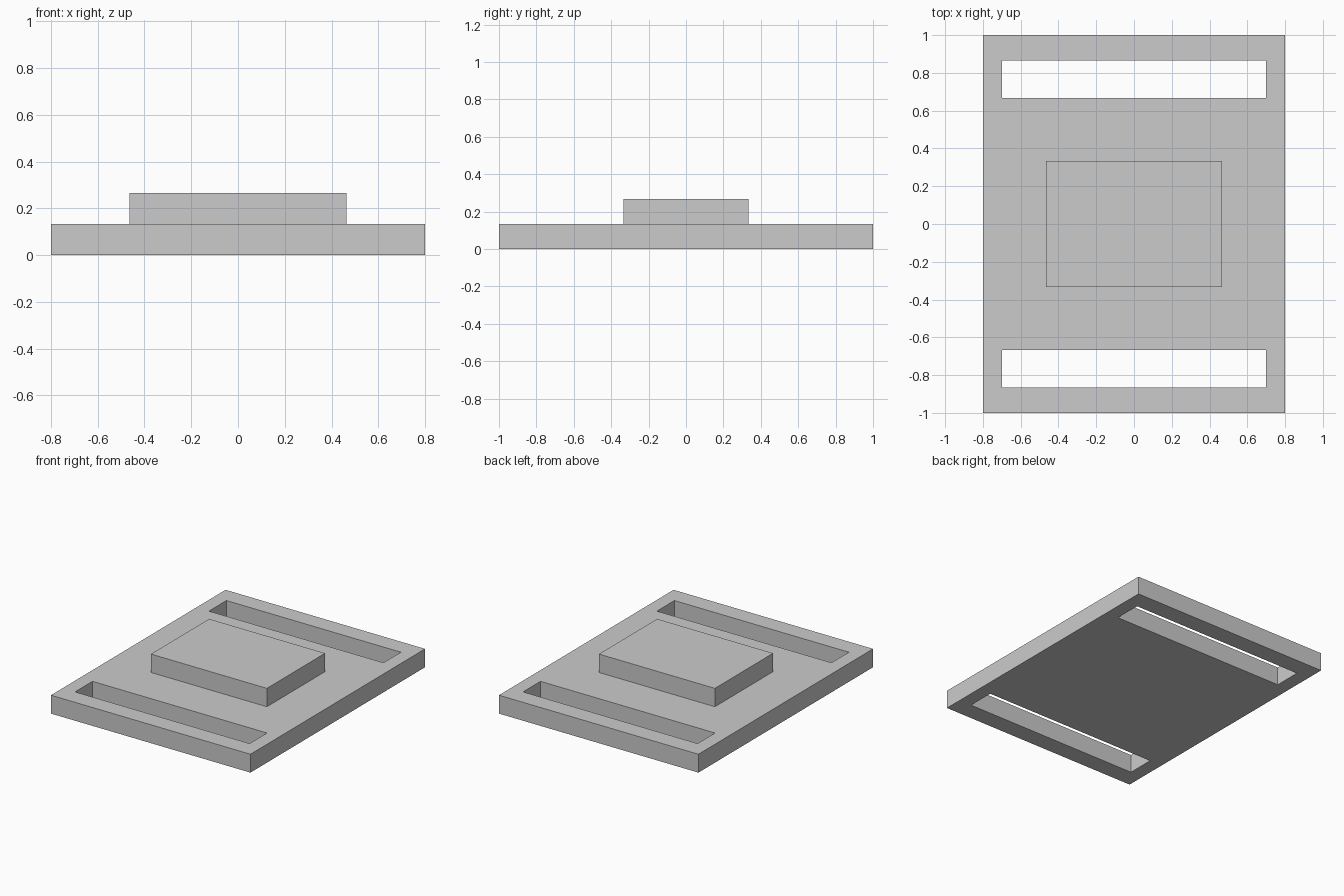
import bpy

default = bpy.data.objects.get("Cube")
if default:
    bpy.data.objects.remove(default, do_unlink=True)

# Single grey material
grey = bpy.data.materials.new("light_grey")
grey.use_nodes = True
colour = (0.6, 0.6, 0.6, 1)
grey.diffuse_color = colour
grey.node_tree.nodes["Principled BSDF"].inputs["Base Color"].default_value = colour

WIDTH, DEPTH, THICK = 1.6, 2.0, 0.1333
SLOT_WIDTH, SLOT_DEPTH, SLOT_Y = 1.4, 0.2, 0.7667


def box(name, size, centre):
    bpy.ops.mesh.primitive_cube_add(size=1, location=centre)
    obj = bpy.context.object
    obj.name = name
    obj.scale = size
    bpy.ops.object.transform_apply(location=False, rotation=False, scale=True)
    obj.data.materials.append(grey)
    return obj


# Base plate
plate = box("base_plate", (WIDTH, DEPTH, THICK), (0, 0, THICK / 2))

# Strap slots cut through the front and back of the plate
for side, sign in (("front", -1), ("back", 1)):
    cutter = box(side + "_slot_cutter", (SLOT_WIDTH, SLOT_DEPTH, THICK * 3),
                 (0, sign * SLOT_Y, THICK / 2))
    cutter.hide_render = True
    cutter.hide_set(True)
    cutter.display_type = 'WIRE'
    cut = plate.modifiers.new(side + "_slot", 'BOOLEAN')
    cut.operation = 'DIFFERENCE'
    cut.solver = 'EXACT'
    cut.object = cutter

# Raised block in the middle
box("raised_block", (0.93, 0.6667, THICK), (0, 0, THICK * 1.5))
